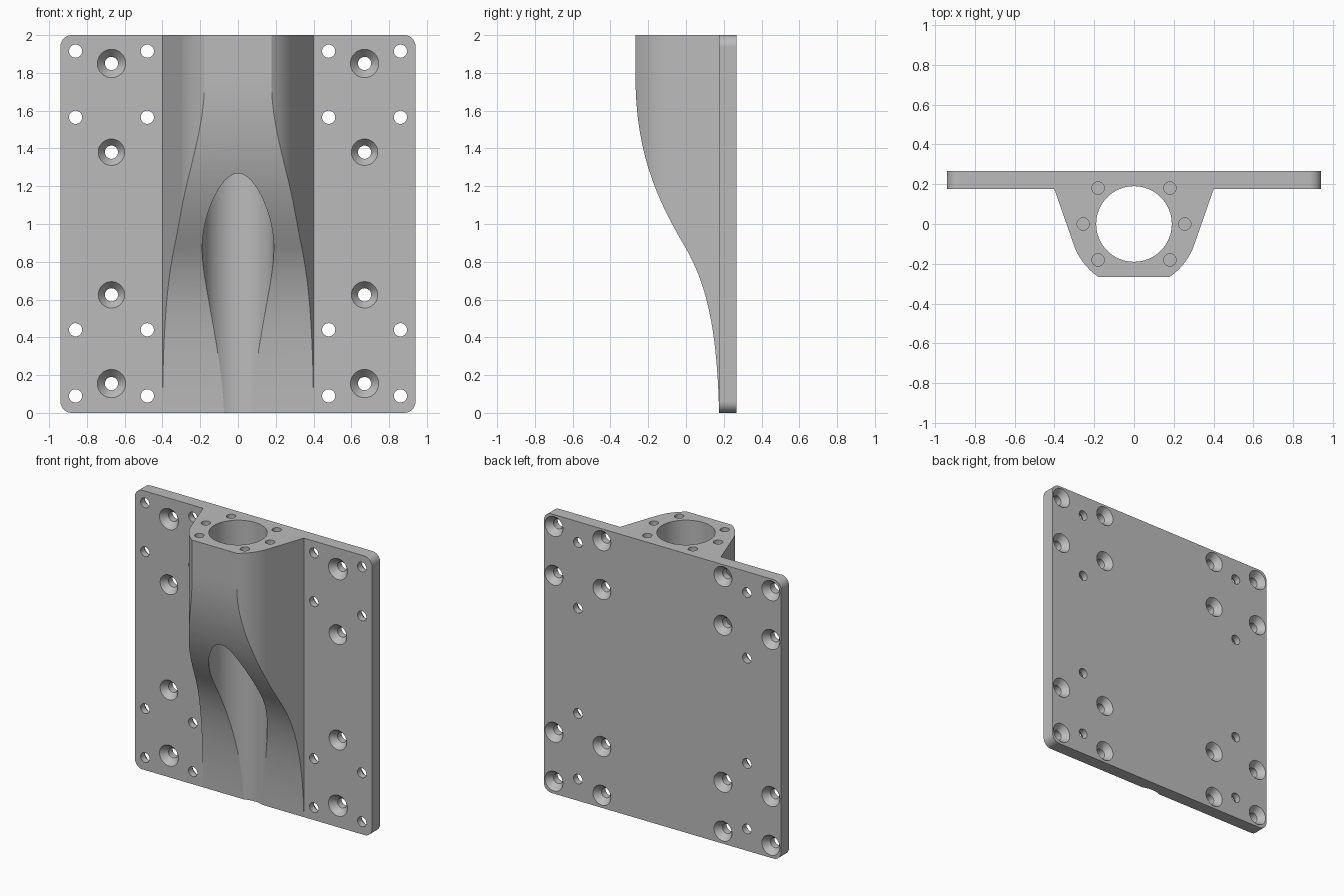
import bpy, bmesh
from math import sin, cos, pi, atan2, acos, hypot, radians
from mathutils import Vector

old = bpy.data.objects.get("Cube")
if old:
    bpy.data.objects.remove(old)

FRONT, BACK = 0.175, 0.267      # plate faces in y
HALF_W, HEIGHT = 0.94, 2.0
NOSE_R, BORE_R = 0.32, 0.19

grey = bpy.data.materials.new("plain grey")
grey.use_nodes = True
colour = (0.5, 0.5, 0.5, 1)
grey.diffuse_color = colour
grey.node_tree.nodes["Principled BSDF"].inputs["Base Color"].default_value = colour


def to_object(name, bm):
    bmesh.ops.recalc_face_normals(bm, faces=bm.faces)
    mesh = bpy.data.meshes.new(name)
    bm.to_mesh(mesh)
    bm.free()
    mesh.materials.append(grey)
    obj = bpy.data.objects.new(name, mesh)
    bpy.context.collection.objects.link(obj)
    return obj


def prism(name, points, place, low, high):
    """Extrude a 2D outline between two depths; place maps (a, b, depth) to 3D."""
    bm = bmesh.new()
    ends = [[bm.verts.new(place(a, b, d)) for a, b in points] for d in (low, high)]
    for ring in ends:
        bm.faces.new(ring)
    n = len(points)
    for i in range(n):
        j = (i + 1) % n
        bm.faces.new((ends[0][i], ends[0][j], ends[1][j], ends[1][i]))
    return to_object(name, bm)


def lathe(bm, profile, place, sides=32):
    """Add a capped turned solid from (radius, height) pairs."""
    rings = [[bm.verts.new(place(r * cos(2 * pi * i / sides), r * sin(2 * pi * i / sides), h))
              for i in range(sides)] for r, h in profile]
    for lower, upper in zip(rings, rings[1:]):
        for i in range(sides):
            j = (i + 1) % sides
            bm.faces.new((lower[i], lower[j], upper[j], upper[i]))
    bm.faces.new(rings[0])
    bm.faces.new(rings[-1])


def boolean(target, other, operation):
    mod = target.modifiers.new(operation, 'BOOLEAN')
    mod.operation, mod.solver, mod.object = operation, 'EXACT', other
    bpy.context.view_layer.objects.active = target
    bpy.ops.object.modifier_apply(modifier=mod.name)
    bpy.data.objects.remove(other)


def bezier(p, steps=20):
    p = [Vector(q) for q in p]
    for k in range(steps):
        t = k / steps
        u = 1 - t
        yield tuple(u**3 * p[0] + 3 * u*u*t * p[1] + 3 * u*t*t * p[2] + t**3 * p[3])


# Mounting plate with rounded corners
radius = 0.06
outline = []
for sx, sz, start in ((1, 1, 0), (-1, 1, 90), (-1, -1, 180), (1, -1, 270)):
    for k in range(9):
        a = radians(start + k * 90 / 8)
        outline.append((sx * (HALF_W - radius) + radius * cos(a),
                        HEIGHT / 2 + sz * (HEIGHT / 2 - radius) + radius * sin(a)))
plate = prism("mounting_plate", outline, lambda a, b, d: (a, d, b), FRONT, BACK)

# Socket section: straight flanks tangent to a round nose around the bore
foot = (0.4, FRONT)
tangent = atan2(foot[1], foot[0]) - acos(NOSE_R / hypot(*foot))
half = [(foot[0], BACK - 0.04), foot]
for k in range(16):
    a = tangent + (-pi / 2 + 0.04 - tangent) * k / 15
    half.append((NOSE_R * cos(a), NOSE_R * sin(a)))
section = half + [(-x, y) for x, y in reversed(half)]
socket = prism("socket", section, lambda a, b, d: (a, b, d), -0.1, HEIGHT + 0.1)

# Side sweep that fades the socket into the plate
sweep = [(BACK - 0.03, HEIGHT), (-BACK, HEIGHT)]
sweep += bezier([(-BACK, 1.77), (-BACK, 1.35), (-0.13, 1.09), (0, 0.87)])
sweep += bezier([(0, 0.87), (0.09, 0.71), (0.165, 0.5), (FRONT, 0)])
sweep += [(FRONT, 0), (BACK - 0.03, 0)]
side_shape = prism("side_shape", sweep, lambda a, b, d: (d, a, b), -0.6, 0.6)
boolean(socket, side_shape, 'INTERSECT')
boolean(plate, socket, 'UNION')

# Bore and blind bolt holes in the socket
bm = bmesh.new()
lathe(bm, [(BORE_R, -0.1), (BORE_R, HEIGHT + 0.1)], lambda a, b, h: (a, b, h), 64)
for deg in (0, 45, 135, 180, 225, 315):
    cx, cy = 0.255 * cos(radians(deg)), 0.255 * sin(radians(deg))
    lathe(bm, [(0.031, HEIGHT - 0.3), (0.031, HEIGHT + 0.1)],
          lambda a, b, h: (a + cx, b + cy, h))


# Countersunk screw holes, wide end on the front or the back of the plate
def screw_hole(x, z, wide, from_front):
    hole, sink, thick = 0.035, 0.045, BACK - FRONT
    profile = [(wide, -0.02), (wide, 0), (hole, sink), (hole, thick + 0.02)]
    if from_front:
        lathe(bm, profile, lambda a, b, h: (x + a, FRONT + h, z + b))
    else:
        lathe(bm, profile, lambda a, b, h: (x + a, BACK - h, z + b))


for side in (-1, 1):
    for z, wide in ((1.85, 0.075), (1.38, 0.07), (0.625, 0.07), (0.155, 0.075)):
        screw_hole(side * 0.67, z, wide, True)
    for z in (1.915, 1.565, 0.44, 0.09):
        for x in (0.48, 0.86):
            screw_hole(side * x, z, 0.071, False)
boolean(plate, to_object("hole_cutters", bm), 'DIFFERENCE')

# Smooth curved walls, crisp edges
plate.name = "socket_mounting_plate"
bpy.ops.object.select_all(action='DESELECT')
plate.select_set(True)
bpy.context.view_layer.objects.active = plate
bpy.ops.object.shade_smooth_by_angle(angle=radians(16))
weighted = plate.modifiers.new("weighted_normals", 'WEIGHTED_NORMAL')
weighted.keep_sharp = True
